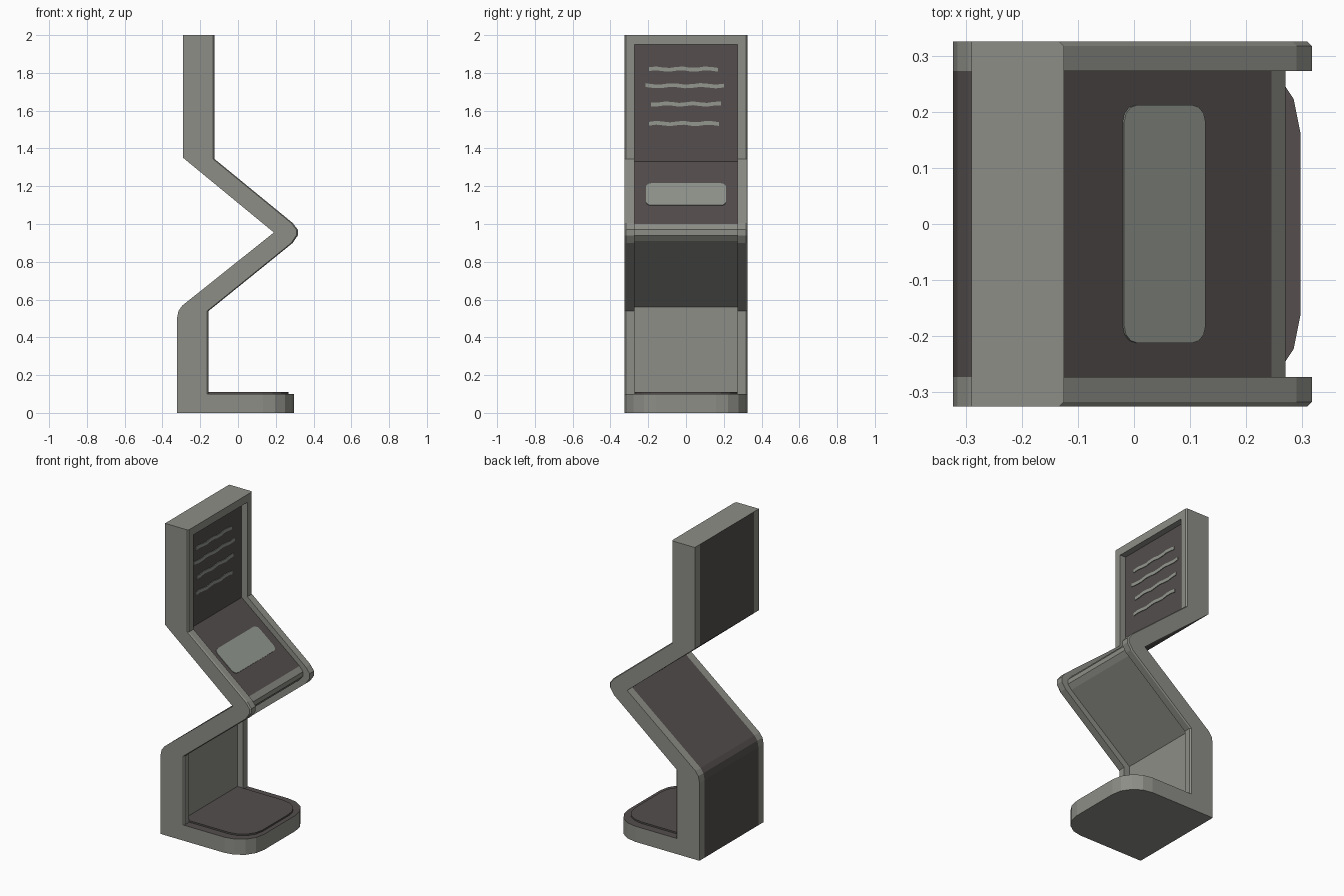
import bpy, bmesh, math
from mathutils import Vector

if "Cube" in bpy.data.objects:
    bpy.data.objects.remove(bpy.data.objects["Cube"])


def material(name, rgb):
    m = bpy.data.materials.new(name)
    m.diffuse_color = (*rgb, 1)
    m.use_nodes = True
    m.node_tree.nodes["Principled BSDF"].inputs["Base Color"].default_value = m.diffuse_color
    return m


GREY = material("warm grey frame", (0.27, 0.27, 0.245))
BROWN = material("dark brown panel", (0.09, 0.077, 0.076))
LIGHT = material("pale grey detail", (0.29, 0.31, 0.275))


def loft(name, loops, mats, rule=None):
    """Closed solid through equal-length loops; rule(face) gives the colour slot."""
    bm = bmesh.new()
    rings = [[bm.verts.new(p) for p in loop] for loop in loops]
    n = len(rings[0])
    for a, b in zip(rings, rings[1:]):
        for i in range(n):
            j = (i + 1) % n
            bm.faces.new((a[i], a[j], b[j], b[i]))
    bm.faces.new(rings[0])
    bm.faces.new(rings[-1])
    bmesh.ops.recalc_face_normals(bm, faces=bm.faces)
    bm.normal_update()
    if rule:
        for f in bm.faces:
            f.material_index = rule(f)
    me = bpy.data.meshes.new(name)
    bm.to_mesh(me)
    bm.free()
    for m in mats:
        me.materials.append(m)
    ob = bpy.data.objects.new(name, me)
    bpy.context.collection.objects.link(ob)
    return ob


def at_y(profile, y):
    return [(x, y, z) for x, z in profile]


# Side-view profiles (x, z): rail front, recessed panel front, shared back
FRONT = [(-.125, 2), (-.125, 1.345), (.29, 1.005), (.317, .97),
         (.317, .94), (.29, .9), (-.155, .54), (-.155, 0)]
PANEL = [(-.165, 2), (-.165, 1.33), (.245, 1.0), (.27, .97),
         (.27, .94), (.245, .91), (-.195, .56), (-.195, 0)]
BACK = [(-.323, 0), (-.323, .5), (-.315, .54), (-.295, .568),
        (.19, .955), (-.29, 1.35), (-.29, 2)]

# Side rails with a small chamfer along the front edge
for side, name in ((-1, "rail_near"), (1, "rail_far")):
    chamfered = [(x - .008, z) for x, z in FRONT] + BACK
    loft(name, [at_y(FRONT + BACK, side * .273),
                at_y(FRONT + BACK, side * .317),
                at_y(chamfered, side * .325)], [GREY])


# Folded centre panel: brown screen, upper slope and back; grey below the knee
def panel_colour(f):
    c, nrm = f.calc_center_median(), f.normal
    if nrm.z > .95 or nrm.z < -.95:
        return 0
    if nrm.x > .1:
        return 1 if c.z > 1.05 else 0
    return 1


loft("folded_panel", [at_y(PANEL + BACK, -.273), at_y(PANEL + BACK, .273)],
     [GREY, BROWN], panel_colour)

# Frame bar over the screen
bar = [(-.165, 1.95), (-.125, 1.95), (-.125, 2), (-.165, 2)]
loft("top_bar", [at_y(bar, -.273), at_y(bar, .273)], [GREY])


# Base plate and pad with rounded front corners
def slab_outline(x0, x1, hy, r, seg=4):
    pts = [(x0, -hy)]
    for k in range(seg + 1):
        a = math.radians(-90 + 90 * k / seg)
        pts.append((x1 - r + r * math.cos(a), -hy + r + r * math.sin(a)))
    for k in range(seg + 1):
        a = math.radians(90 * k / seg)
        pts.append((x1 - r + r * math.cos(a), hy - r + r * math.sin(a)))
    return pts + [(x0, hy)]


def slab(name, outline, z0, z1, mats, rule=None):
    return loft(name, [[(x, y, z) for x, y in outline] for z in (z0, z1)], mats, rule)


slab("base", slab_outline(-.2, .297, .325, .165), 0, .1, [GREY, BROWN],
     lambda f: 1 if f.normal.z > .9 else 0)
slab("base_pad", slab_outline(-.195, .268, .273, .14), .1, .11, [BROWN])

# Rounded key plate on the upper slope
A, B = Vector((-.165, 0, 1.33)), Vector((.245, 0, 1.0))
down = (B - A).normalized()
normal = Vector((-down.z, 0, down.x))
centre = A + down * ((.0525 + .165) / down.x)
hy, hs, r = .212, .093, .03
corners = []
for sy, ss, start in ((1, 1, 0), (-1, 1, 90), (-1, -1, 180), (1, -1, 270)):
    for k in range(4):
        a = math.radians(start + 30 * k)
        corners.append((sy * (hy - r) + r * math.cos(a), ss * (hs - r) + r * math.sin(a)))
loft("key_plate", [[centre + Vector((0, y, 0)) + down * s + normal * h for y, s in corners]
                   for h in (-.002, .004)], [LIGHT])

# Thin wavy stripes on the screen
for i, (z, y0, y1) in enumerate(((1.82, -.195, .17), (1.732, -.215, .2),
                                 (1.635, -.185, .185), (1.532, -.195, .175))):
    n = 10
    ys = [y0 + (y1 - y0) * k / n for k in range(n + 1)]
    mid = [z + .004 * math.sin(k * 1.7 + i * 2) for k in range(n + 1)]
    outline = [(y, m - .01) for y, m in zip(ys, mid)]
    outline += [(y, m + .01) for y, m in reversed(list(zip(ys, mid)))]
    loft("screen_stripe_%d" % (i + 1),
         [[(x, y, zz) for y, zz in outline] for x in (-.167, -.161)], [LIGHT])
